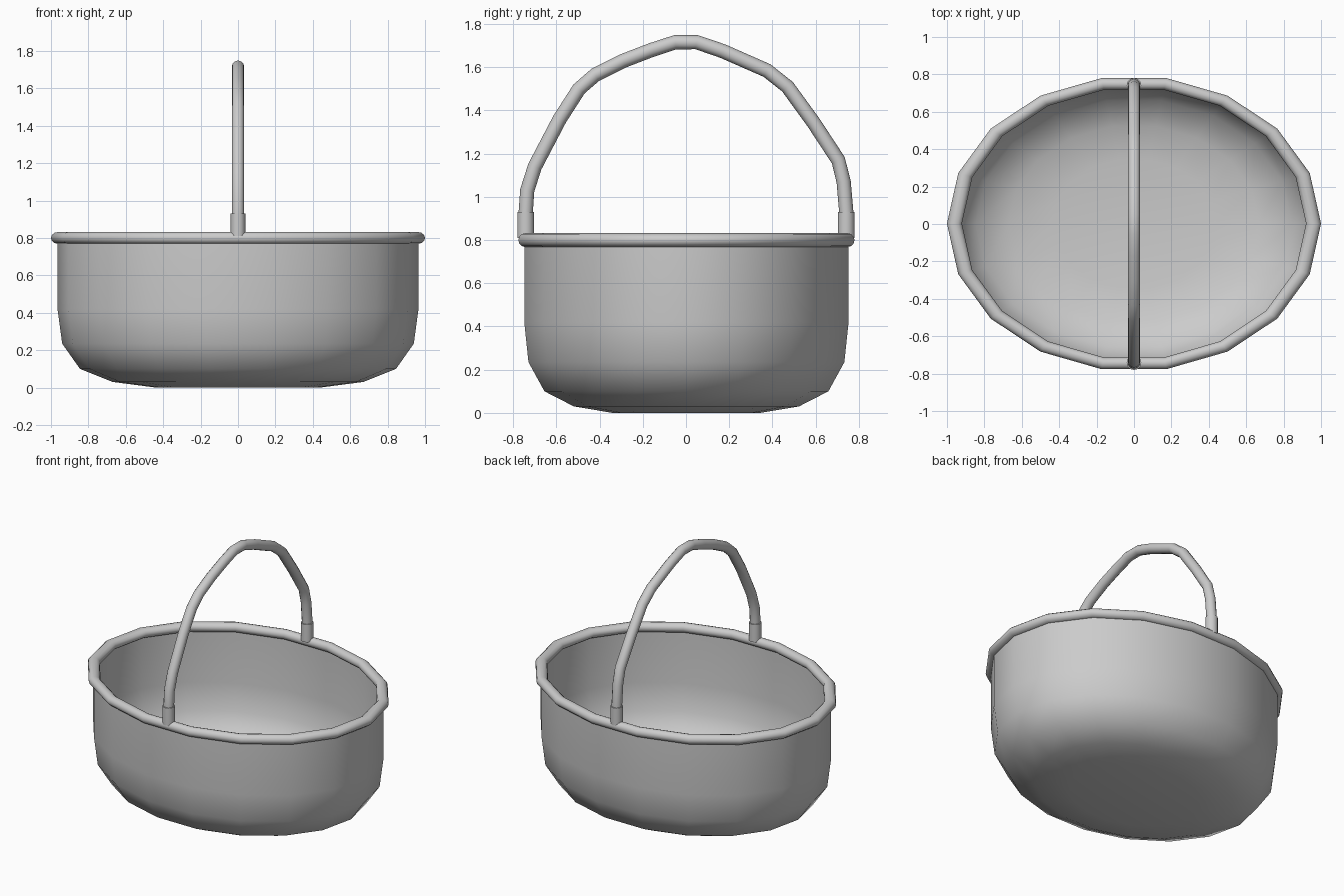
import bpy, bmesh
from math import cos, sin, tau
from mathutils import Vector

if "Cube" in bpy.data.objects:
    bpy.data.objects.remove(bpy.data.objects["Cube"])

SIDES = 18      # facets round the oval
OVAL = 0.79     # depth-to-width ratio


def make_object(name, rings, closed=False, cap_start=False, cap_end=False):
    """Skin a list of equal-sized point rings into one smooth mesh."""
    bm = bmesh.new()
    loops = [[bm.verts.new(p) for p in ring] for ring in rings]
    pairs = list(zip(loops, loops[1:]))
    if closed:
        pairs.append((loops[-1], loops[0]))
    for a, b in pairs:
        n = len(a)
        for i in range(n):
            j = (i + 1) % n
            bm.faces.new((a[i], a[j], b[j], b[i]))
    if cap_start:
        bm.faces.new(loops[0][::-1])
    if cap_end:
        bm.faces.new(loops[-1])
    bmesh.ops.recalc_face_normals(bm, faces=bm.faces)
    mesh = bpy.data.meshes.new(name)
    bm.to_mesh(mesh)
    bm.free()
    ob = bpy.data.objects.new(name, mesh)
    bpy.context.collection.objects.link(ob)
    bpy.ops.object.select_all(action='DESELECT')
    ob.select_set(True)
    bpy.context.view_layer.objects.active = ob
    bpy.ops.object.shade_smooth_by_angle(angle=0.9)
    return ob


def oval_ring(r, z):
    return [(r * cos(tau * i / SIDES), OVAL * r * sin(tau * i / SIDES) + 0.002, z)
            for i in range(SIDES)]


def tube_rings(path, radius, n=12):
    """Rings mitred along a path of (y, z) points in the x = 0 plane."""
    pts = [Vector((0, y, z)) for y, z in path]
    side = Vector((1, 0, 0))
    rings = []
    for k, p in enumerate(pts):
        t = (pts[min(k + 1, len(pts) - 1)] - pts[max(k - 1, 0)]).normalized()
        up = t.cross(side)
        rings.append([p + radius * (cos(tau * i / n) * side + sin(tau * i / n) * up)
                      for i in range(n)])
    return rings


# Bowl: open-topped thin shell with a flat floor
profile = [(0.44, 0.0), (0.67, 0.03), (0.845, 0.10), (0.94, 0.235),
           (0.965, 0.42), (0.965, 0.80)]
make_object("basket_bowl", [oval_ring(r, z) for r, z in profile], cap_start=True)

# Rim: rolled bead around the top edge
bead = [(0.96 + 0.04 * cos(tau * i / 12), 0.80 + 0.032 * sin(tau * i / 12))
        for i in range(12)]
make_object("basket_rim", [oval_ring(r, z) for r, z in bead], closed=True)

# Handle: slightly irregular bent hoop
hoop = [(-0.742, 0.85), (-0.742, 0.93), (-0.735, 1.03), (-0.70, 1.14),
        (-0.585, 1.36), (-0.495, 1.50), (-0.42, 1.565), (-0.29, 1.63),
        (-0.16, 1.68), (-0.05, 1.716), (0.05, 1.716), (0.17, 1.675),
        (0.375, 1.585), (0.47, 1.51), (0.59, 1.345), (0.705, 1.17),
        (0.73, 1.07), (0.742, 0.93), (0.742, 0.85)]
make_object("handle", tube_rings(hoop, 0.033), cap_start=True, cap_end=True)

# Sockets: sleeves joining handle to rim
for name, y in (("front_socket", -0.742), ("back_socket", 0.742)):
    make_object(name, tube_rings([(y, 0.81), (y, 0.93)], 0.039),
                cap_start=True, cap_end=True)
